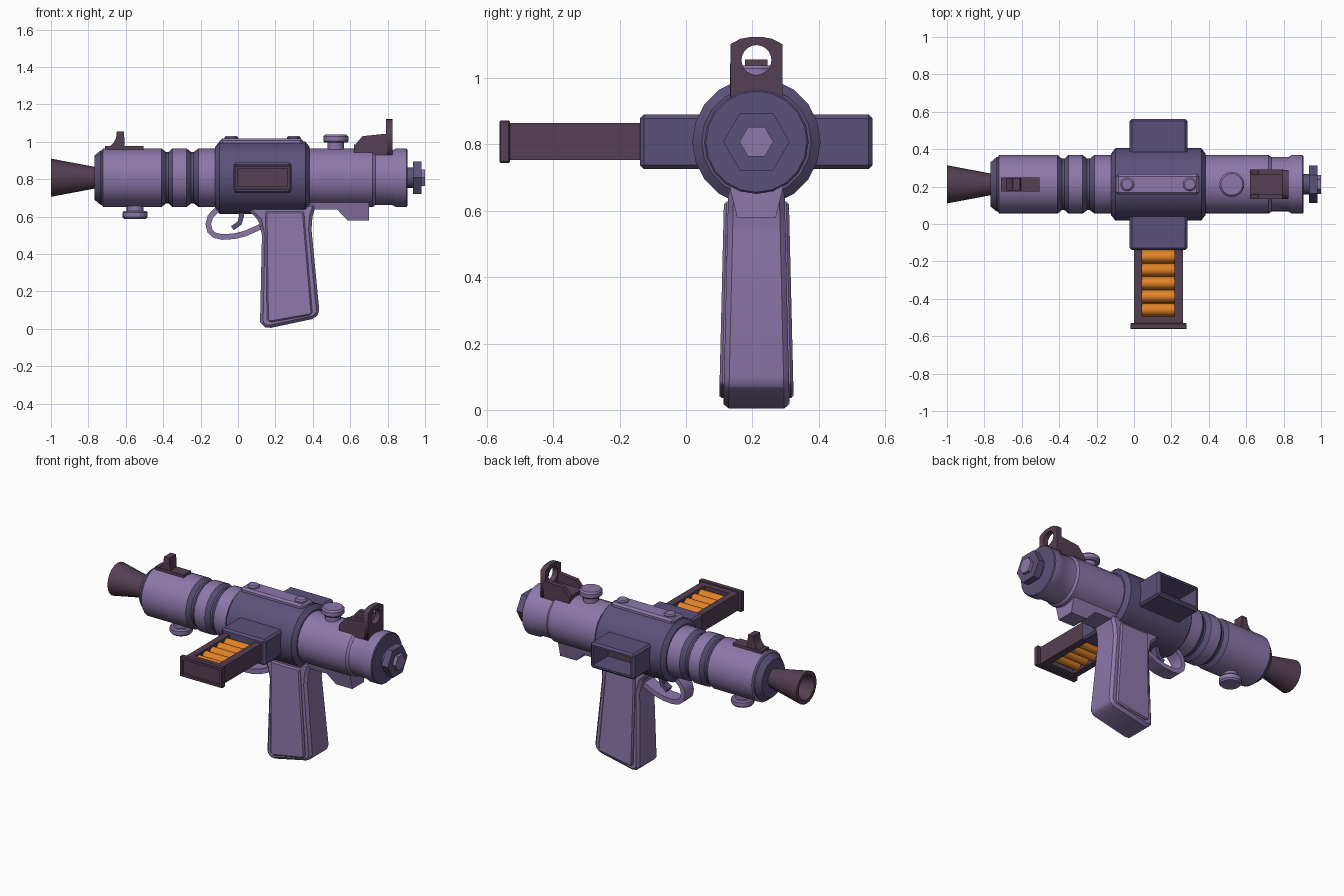
import bpy, bmesh, math
from mathutils import Vector

if "Cube" in bpy.data.objects:
    bpy.data.objects.remove(bpy.data.objects["Cube"])

AY, AZ = 0.212, 0.808          # barrel axis


def material(name, col):
    m = bpy.data.materials.new(name)
    m.diffuse_color = (*col, 1)
    m.use_nodes = True
    m.node_tree.nodes["Principled BSDF"].inputs["Base Color"].default_value = m.diffuse_color
    return m


LIGHT, DARK, PLUM, ORANGE = range(4)
MATS = [material("light_purple", (0.262, 0.188, 0.402)),
        material("dark_purple", (0.105, 0.082, 0.19)),
        material("plum", (0.091, 0.05, 0.084)),
        material("orange", (0.75, 0.223, 0.02))]


def finish(name, bm, smooth=True):
    bmesh.ops.recalc_face_normals(bm, faces=bm.faces)
    me = bpy.data.meshes.new(name)
    bm.to_mesh(me)
    bm.free()
    for m in MATS:
        me.materials.append(m)
    ob = bpy.data.objects.new(name, me)
    bpy.context.collection.objects.link(ob)
    if smooth:
        bpy.ops.object.select_all(action='DESELECT')
        ob.select_set(True)
        bpy.context.view_layer.objects.active = ob
        bpy.ops.object.shade_smooth_by_angle(angle=math.radians(30))
    return ob


def bevel_sharp(bm, width):
    if width:
        edges = [e for e in bm.edges if e.calc_face_angle(0) > math.radians(25)]
        bmesh.ops.bevel(bm, geom=edges, offset=width, segments=1, affect='EDGES', profile=0.5)


def lathe(name, profile, mat, origin=(0, AY, AZ), axis='x', sides=20, squash=1):
    """Profile rows: (position along axis, radius[, material of next segment])."""
    bm = bmesh.new()
    o = Vector(origin)
    rings = []
    for row in profile:
        ring = []
        for i in range(sides):
            t = 2 * math.pi * i / sides
            c, s = row[1] * math.cos(t), row[1] * math.sin(t) * squash
            ring.append(bm.verts.new(o + Vector((row[0], c, s) if axis == 'x' else (c, s, row[0]))))
        rings.append(ring)
    for k in range(len(rings) - 1):
        a, b = rings[k], rings[k + 1]
        for i in range(sides):
            j = (i + 1) % sides
            f = bm.faces.new((a[i], a[j], b[j], b[i]))
            f.material_index = profile[k][2] if len(profile[k]) > 2 else mat
    for ring, row in ((rings[0], profile[0]), (rings[-1], profile[-1])):
        f = bm.faces.new(ring)
        f.material_index = row[2] if len(row) > 2 else mat
    return finish(name, bm)


def box(name, lo, hi, mat, bevel=0.0, recess=None):
    """recess = (direction, rim, depth, floor material)"""
    bm = bmesh.new()
    bmesh.ops.create_cube(bm, size=1)
    for v in bm.verts:
        v.co = Vector([lo[i] + (v.co[i] + 0.5) * (hi[i] - lo[i]) for i in range(3)])
    bevel_sharp(bm, bevel)
    for f in bm.faces:
        f.material_index = mat
    if recess:
        d, rim, depth, floor = recess
        d = Vector(d)
        bm.normal_update()
        f = max((f for f in bm.faces if f.normal.dot(d) > 0.99), key=lambda f: f.calc_area())
        bmesh.ops.inset_region(bm, faces=[f], thickness=rim)
        new = bmesh.ops.extrude_discrete_faces(bm, faces=[f])['faces'][0]
        for v in new.verts:
            v.co -= d * depth
        new.material_index = floor
    return finish(name, bm)


def prism(name, pts, half, mat, y=AY, bevel=0.0, taper=None):
    """Extrude an x-z outline along y; taper = (z0, half0, z1, half1)."""
    bm = bmesh.new()
    rows = []
    for s in (-1, 1):
        row = []
        for x, z in pts:
            h = half
            if taper:
                z0, h0, z1, h1 = taper
                h = h0 + (h1 - h0) * (z - z0) / (z1 - z0)
            row.append(bm.verts.new((x, y + s * h, z)))
        rows.append(row)
        bm.faces.new(row)
    n = len(pts)
    for i in range(n):
        j = (i + 1) % n
        bm.faces.new((rows[0][i], rows[0][j], rows[1][j], rows[1][i]))
    bmesh.ops.recalc_face_normals(bm, faces=bm.faces)
    bevel_sharp(bm, bevel)
    for f in bm.faces:
        f.material_index = mat
    return finish(name, bm)


def strip(path, t):
    """Outline of a band of half thickness t along an x-z path."""
    left, right = [], []
    for i, p in enumerate(path):
        a, b = Vector(path[max(i - 1, 0)]), Vector(path[min(i + 1, len(path) - 1)])
        d = (b - a).normalized()
        left.append((p[0] - d.y * t, p[1] + d.x * t))
        right.append((p[0] + d.y * t, p[1] - d.x * t))
    return left + right[::-1]


# Barrel, grooves and end caps
R = 0.157
lathe("barrel", [
    (-0.767, 0.118, DARK), (-0.735, 0.145, DARK), (-0.727, 0.145, LIGHT), (-0.722, R, LIGHT),
    (-0.409, R, DARK), (-0.385, 0.137, DARK), (-0.372, 0.137, DARK), (-0.35, R, LIGHT),
    (-0.275, R, DARK), (-0.25, 0.137, DARK), (-0.237, 0.137, DARK), (-0.211, R, LIGHT),
    (0.72, R, LIGHT), (0.735, 0.146, LIGHT), (0.825, 0.146, LIGHT), (0.845, R, LIGHT),
    (0.9, R, DARK), (0.905, R - 0.005, DARK)], LIGHT)
lathe("receiver", [(-0.122, 0.165), (-0.1, 0.193), (0.36, 0.193), (0.382, 0.165)], DARK)
lathe("muzzle", [(-0.75, 0.055), (-1.0, 0.102), (-1.0, 0.078), (-0.85, 0.045)], PLUM)

# Rear nut and bolt
lathe("rear_neck", [(0.89, 0.055), (0.94, 0.055)], DARK)
lathe("rear_nut", [(0.935, 0.1), (0.98, 0.1)], DARK, sides=6)
lathe("rear_bolt", [(0.97, 0.051), (1.0, 0.051)], LIGHT, sides=6)

# Top rail with rivets
box("top_rail", (-0.095, AY - 0.055, 0.96), (0.347, AY + 0.055, 1.018), LIGHT, 0.012)
for i, x in enumerate((-0.036, 0.298)):
    lathe(f"rail_rivet_{i}", [(1.0, 0.036), (1.024, 0.036), (1.031, 0.028)], LIGHT, (x, AY, 0), 'z', 16)

# Adjusting knobs above and below the barrel
for name, x, z0, s in (("top_knob", 0.523, 0.95, 1), ("bottom_knob", -0.55, 0.675, -1)):
    prof = [(0, 0.045), (0.045, 0.045), (0.045, 0.06), (0.053, 0.067), (0.078, 0.067), (0.088, 0.058)]
    lathe(name, [(z0 + s * a, r) for a, r in prof], LIGHT, (x, AY, 0), 'z')

# Magazine housing, hollow on the far side
box("magazine_housing", (-0.024, -0.139, 0.726), (0.286, 0.562, 0.89), DARK, 0.012,
    ((0, 1, 0), 0.016, 0.15, PLUM))

# Magazine frame, end plate and rounds
for side, x0, x1 in (("left", 0.0, 0.042), ("right", 0.216, 0.262)):
    box(f"magazine_wall_{side}", (x0, -0.53, 0.753), (x1, -0.12, 0.864), PLUM)
box("magazine_end_bar", (0.042, -0.53, 0.753), (0.216, -0.495, 0.864), PLUM)
box("magazine_end_plate", (-0.02, -0.562, 0.744), (0.282, -0.53, 0.872), PLUM, 0.004,
    ((0, -1, 0), 0.02, 0.014, PLUM))
for i in range(6):
    lathe(f"round_{i}", [(0.042, 0.036), (0.216, 0.036)], ORANGE, (0, -0.459 + 0.071 * i, 0.808),
          sides=16, squash=1.3)

# Front sight
box("front_sight_base", (-0.71, AY - 0.037, 0.945), (-0.505, AY + 0.037, 0.977), PLUM)
prism("front_sight_post", [(-0.69, 0.97), (-0.665, 0.995), (-0.652, 1.02), (-0.648, 1.056),
                           (-0.61, 1.056), (-0.605, 0.97)], 0.034, PLUM)

# Rear sight: channel walls, floor and aperture plate
for side, s in (("near", -1), ("far", 1)):
    prism(f"rear_sight_wall_{side}", [(0.62, 0.92), (0.62, 0.975), (0.665, 1.03), (0.8, 1.044),
                                      (0.8, 0.92)], 0.014, PLUM, AY + s * 0.065)
box("rear_sight_floor", (0.62, AY - 0.06, 0.93), (0.8, AY + 0.06, 0.985), PLUM)
cu = bpy.data.curves.new("rear_sight_aperture", 'CURVE')
cu.dimensions, cu.fill_mode, cu.extrude = '2D', 'BOTH', 0.017
outline = [(-0.078, 0.92), (0.078, 0.92), (0.078, 1.102), (0.048, 1.118), (0.02, 1.123),
           (-0.02, 1.123), (-0.048, 1.118), (-0.078, 1.102)]
hole = [(0.045 * math.cos(k * math.pi / 10), 1.054 + 0.045 * math.sin(k * math.pi / 10)) for k in range(20)]
for pts in (outline, hole):
    sp = cu.splines.new('POLY')
    sp.points.add(len(pts) - 1)
    for p, (u, v) in zip(sp.points, pts):
        p.co = (u, v, 0, 1)
    sp.use_cyclic_u = True
cu.materials.append(MATS[PLUM])
plate = bpy.data.objects.new("rear_sight_aperture", cu)
bpy.context.collection.objects.link(plate)
plate.location = (0.808, AY, 0)
plate.rotation_euler = (math.pi / 2, 0, math.pi / 2)
bpy.ops.object.select_all(action='DESELECT')
plate.select_set(True)
bpy.context.view_layer.objects.active = plate
bpy.ops.object.convert(target='MESH')

# Grip frame, side panels and rear tang
prism("grip_frame", [(0.04, 0.67), (0.06, 0.63), (0.11, 0.58), (0.128, 0.5), (0.118, 0.04),
                     (0.128, 0.015), (0.16, 0.002), (0.41, 0.055), (0.436, 0.085), (0.393, 0.53),
                     (0.398, 0.6), (0.42, 0.67)], 0.09, LIGHT, bevel=0.016,
      taper=(0.0, 0.1, 0.65, 0.085))
prism("grip_panels", [(0.147, 0.628), (0.352, 0.628), (0.398, 0.085), (0.385, 0.072), (0.175, 0.035),
                      (0.155, 0.045)], 0.1, LIGHT, bevel=0.008, taper=(0.04, 0.112, 0.62, 0.098))
prism("tang", [(0.36, 0.7), (0.36, 0.64), (0.53, 0.638), (0.585, 0.58), (0.7, 0.58), (0.7, 0.7)],
      0.07, LIGHT, taper=(0.58, 0.058, 0.67, 0.08))

# Trigger and guard
prism("trigger_guard", strip([(-0.07, 0.655), (-0.115, 0.635), (-0.148, 0.6), (-0.159, 0.56), (-0.15, 0.522),
                              (-0.125, 0.5), (-0.085, 0.491), (-0.02, 0.495), (0.04, 0.51),
                              (0.13, 0.55)], 0.015), 0.045, LIGHT)
prism("trigger", strip([(0.02, 0.65), (0.018, 0.6), (0.008, 0.565), (-0.03, 0.538)], 0.013), 0.022, DARK)
